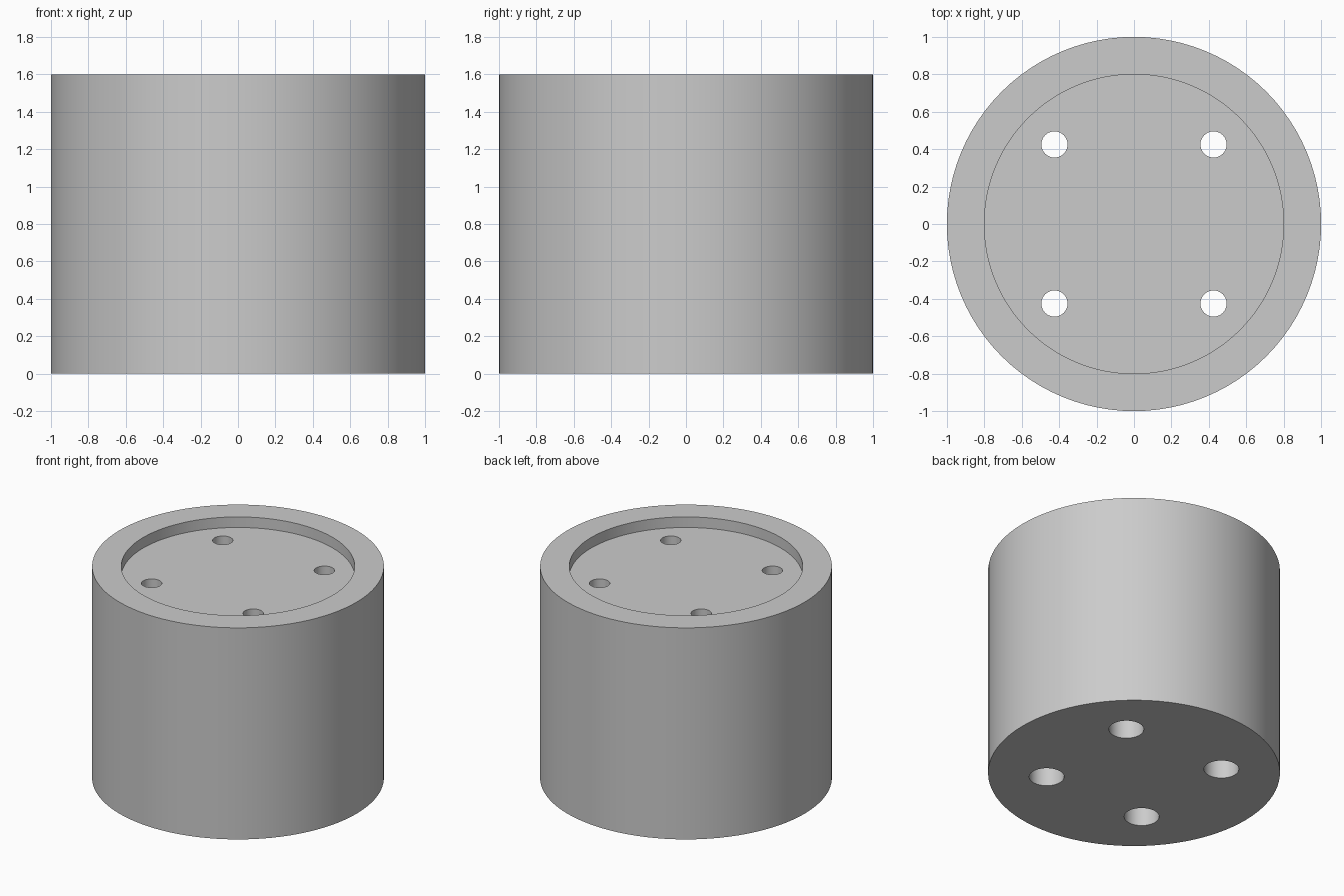
import bpy
import bmesh
from math import cos, sin, tau, radians

cube = bpy.data.objects.get("Cube")
if cube:
    bpy.data.objects.remove(cube, do_unlink=True)

grey = bpy.data.materials.new("light grey")
grey.use_nodes = True
colour = (0.6, 0.6, 0.6, 1)
grey.diffuse_color = colour
grey.node_tree.nodes["Principled BSDF"].inputs["Base Color"].default_value = colour


def lathe(bm, profile, sides, cx=0, cy=0):
    """Spin (radius, height) points about a vertical axis and cap both ends."""
    rings = [[bm.verts.new((cx + r * cos(tau * i / sides), cy + r * sin(tau * i / sides), z))
              for i in range(sides)] for r, z in profile]
    for low, high in zip(rings, rings[1:]):
        for i in range(sides):
            j = (i + 1) % sides
            bm.faces.new((low[i], low[j], high[j], high[i]))
    bm.faces.new(rings[0][::-1])
    bm.faces.new(rings[-1])


def make_object(name, bm):
    bmesh.ops.recalc_face_normals(bm, faces=bm.faces)
    mesh = bpy.data.meshes.new(name)
    bm.to_mesh(mesh)
    bm.free()
    mesh.materials.append(grey)
    obj = bpy.data.objects.new(name, mesh)
    bpy.context.collection.objects.link(obj)
    return obj


# Round body with a shallow recess in the top
height, floor = 1.6, 1.52
bm = bmesh.new()
lathe(bm, [(1, 0), (1, height), (0.8, height), (0.8, floor)], 96)
body = make_object("round_body", bm)

# Four stepped screw holes, wide below and narrow above
offset, step = 0.425, 1.2
bm = bmesh.new()
for sx in (-1, 1):
    for sy in (-1, 1):
        lathe(bm, [(0.12, -0.1), (0.12, step), (0.07, step), (0.07, height + 0.1)],
              48, sx * offset, sy * offset)
cutter = make_object("screw_hole_cutter", bm)
cutter.hide_render = True

cut = body.modifiers.new("screw_holes", "BOOLEAN")
cut.operation = "DIFFERENCE"
cut.solver = "EXACT"
cut.object = cutter

# Apply the cut, remove the cutter and smooth the round walls
bpy.ops.object.select_all(action="DESELECT")
bpy.context.view_layer.objects.active = body
body.select_set(True)
bpy.ops.object.modifier_apply(modifier=cut.name)
bpy.data.objects.remove(cutter, do_unlink=True)
bpy.ops.object.shade_smooth_by_angle(angle=radians(30))
